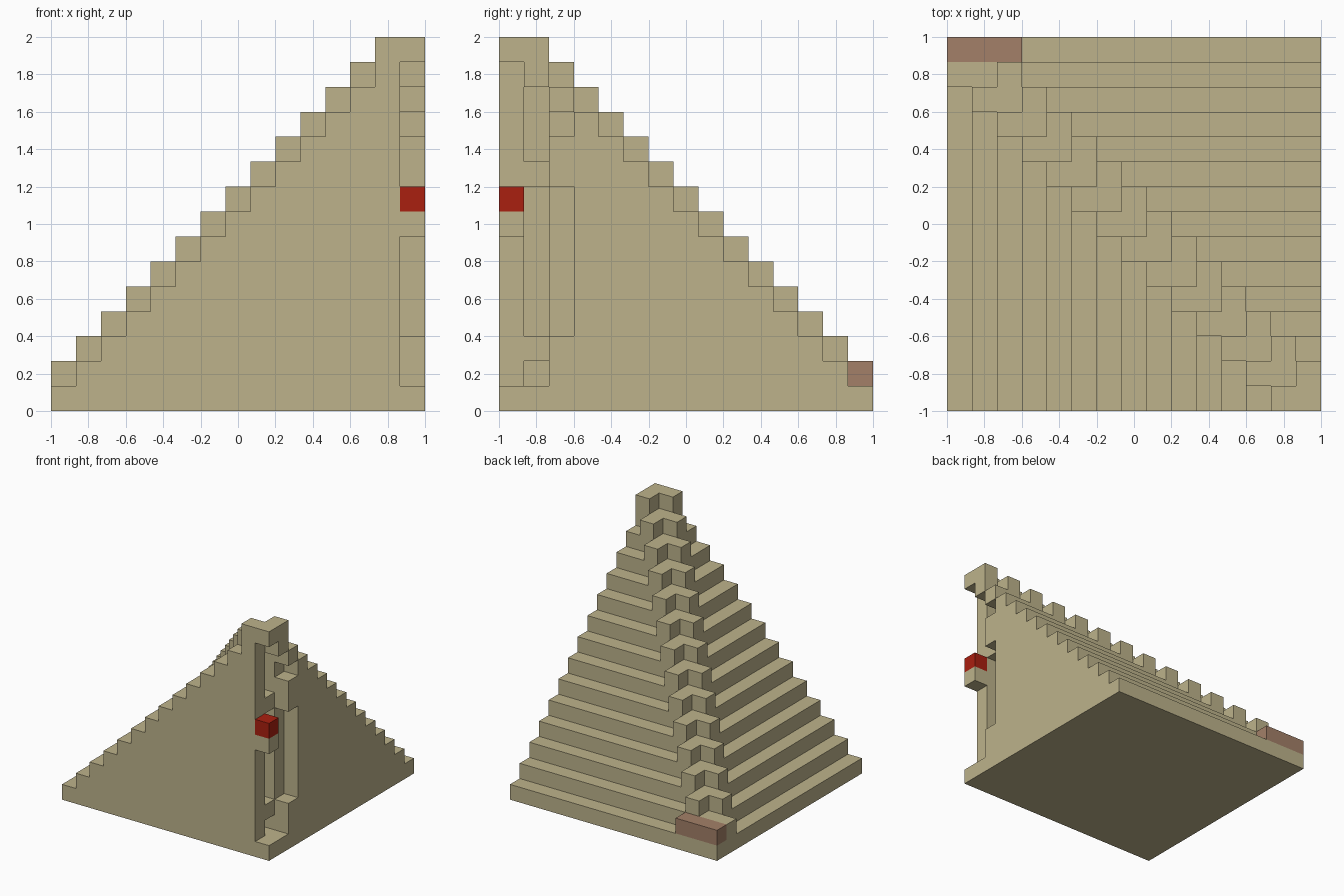
import bpy, bmesh
from mathutils import Vector

N = 15                 # cells along each side
S = 2 / N              # cell size

old = bpy.data.objects.get("Cube")
if old:
    bpy.data.objects.remove(old, do_unlink=True)


def material(name, rgb):
    m = bpy.data.materials.new(name)
    m.use_nodes = True
    m.diffuse_color = (*rgb, 1)
    m.node_tree.nodes["Principled BSDF"].inputs["Base Color"].default_value = (*rgb, 1)
    return m


sand = material("sand", (0.51, 0.45, 0.26))
red = material("red", (0.40, 0.014, 0.005))
clay = material("clay", (0.366, 0.216, 0.138))


def column(i, j, low, high):
    """Cells of one upright column, both end levels included."""
    return {(i, j, k) for k in range(low, high + 1)}


# Stepped quarter pyramid rising to one corner, with a raised zigzag ridge
stairs = set()
for i in range(N):
    for j in range(N):
        height = min(i + 1, N - j)
        if i + j in (N - 2, N):
            height += 1
        stairs |= column(i, j, 0, height - 1)

# Niches carved into the tall corner
E = N - 1              # outermost cell index
stairs -= column(E, 0, 1, 6) | column(E, 0, 9, 13)
stairs -= column(E, 1, 1, 12)
stairs -= column(E, 2, 3, 8) | column(E, 2, 11, 11)
stairs -= column(E - 1, 1, 1, 1) | column(E - 1, 1, 3, 8) | column(E - 1, 1, 10, 12)

# Coloured blocks
marker = {(E, 0, 8)}
foot = {(i, E, 1) for i in range(3)}
stairs -= marker | foot
solid = stairs | marker | foot


def build(name, cells, mat):
    """Skin the exposed sides of the cells, then merge the flat areas."""
    bm = bmesh.new()
    for cell in sorted(cells):
        centre = (Vector(cell) + Vector((0.5, 0.5, 0.5))) * S - Vector((1, 1, 0))
        for axis in range(3):
            for sign in (-1, 1):
                beside = list(cell)
                beside[axis] += sign
                if tuple(beside) in solid:
                    continue
                n, u, v = Vector(), Vector(), Vector()
                n[axis] = sign * S / 2
                u[(axis + 1) % 3] = S / 2
                v[(axis + 2) % 3] = sign * S / 2
                c = centre + n
                bm.faces.new([bm.verts.new(p) for p in
                              (c - u - v, c + u - v, c + u + v, c - u + v)])
    bmesh.ops.remove_doubles(bm, verts=bm.verts[:], dist=S / 100)
    bmesh.ops.dissolve_limit(bm, angle_limit=0.01, verts=bm.verts[:], edges=bm.edges[:])
    mesh = bpy.data.meshes.new(name)
    bm.to_mesh(mesh)
    bm.free()
    mesh.materials.append(mat)
    obj = bpy.data.objects.new(name, mesh)
    bpy.context.collection.objects.link(obj)
    return obj


build("stepped_pyramid", stairs, sand)
build("corner_marker_block", marker, red)
build("foot_block", foot, clay)
